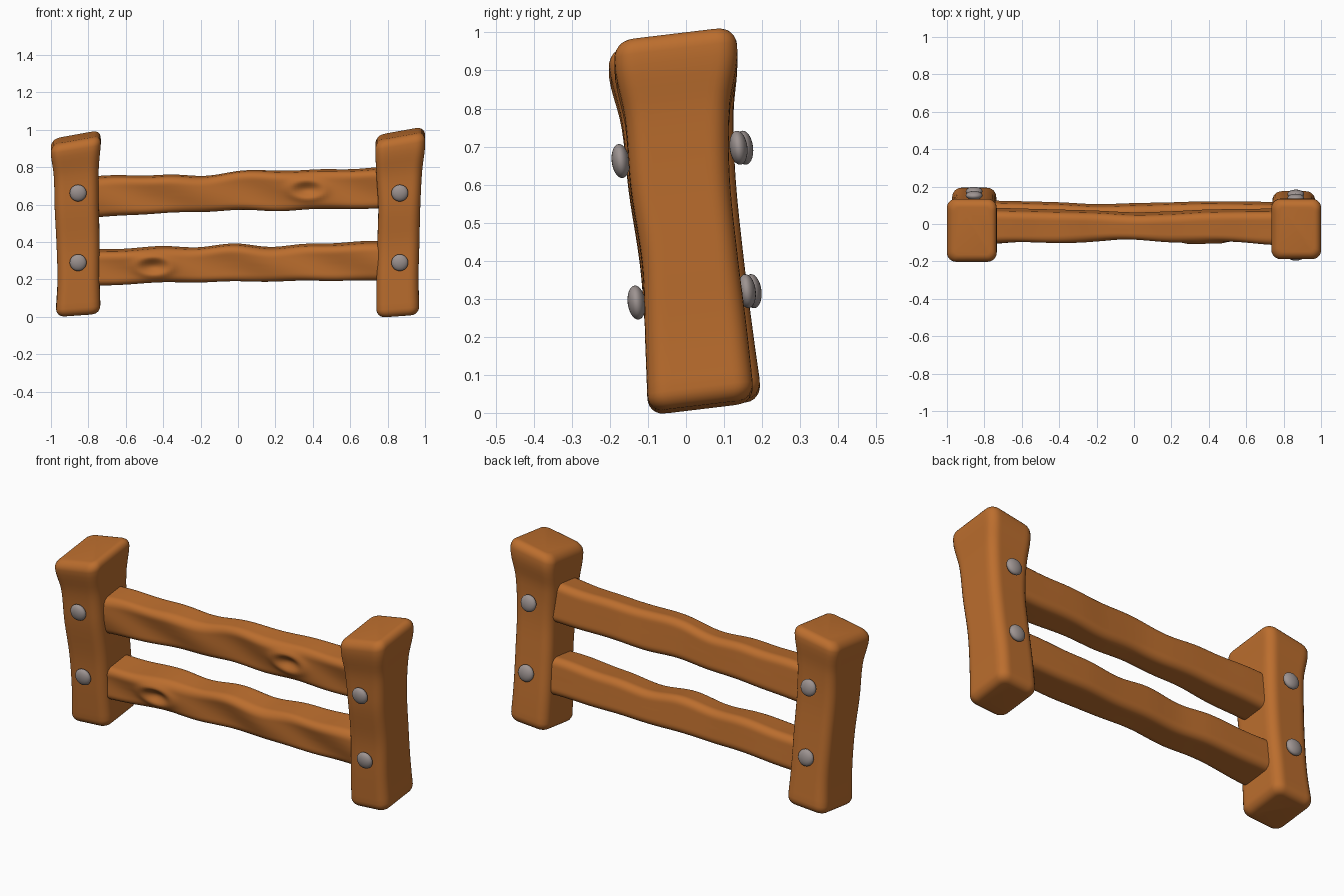
import bpy, bmesh, math
from mathutils import Vector

if "Cube" in bpy.data.objects:
    bpy.data.objects.remove(bpy.data.objects["Cube"])


def material(name, rgb):
    m = bpy.data.materials.new(name)
    m.use_nodes = True
    m.diffuse_color = (*rgb, 1)
    m.node_tree.nodes["Principled BSDF"].inputs["Base Color"].default_value = (*rgb, 1)
    return m


wood = material("warm wood", (0.50, 0.155, 0.027))
metal = material("grey metal", (0.34, 0.295, 0.285))
LEAN = 0.12


def finish(name, bm, mat):
    mesh = bpy.data.meshes.new(name)
    bmesh.ops.recalc_face_normals(bm, faces=bm.faces)
    for f in bm.faces:
        f.smooth = True
    bm.to_mesh(mesh)
    bm.free()
    mesh.materials.append(mat)
    ob = bpy.data.objects.new(name, mesh)
    bpy.context.collection.objects.link(ob)
    return ob


def sample(stations, t):
    """Smooth cubic interpolation of the station rows (first entry is t)."""
    n = len(stations)
    i = max(k for k in range(n - 1) if stations[k][0] <= t or k == 0)
    a, b = stations[i], stations[i + 1]
    p, q = stations[max(i - 1, 0)], stations[min(i + 2, n - 1)]
    h = b[0] - a[0]
    s = (t - a[0]) / h
    out = []
    for k in range(1, len(a)):
        ma = (b[k] - p[k]) / (b[0] - p[0]) * h
        mb = (q[k] - a[k]) / (q[0] - a[0]) * h
        out.append((2*s**3 - 3*s**2 + 1) * a[k] + (s**3 - 2*s**2 + s) * ma
                   + (3*s**2 - 2*s**3) * b[k] + (s**3 - s**2) * mb)
    return out


def rounded_rect(hu, hv, r, arc=6, edge=12):
    """Closed outline of a rounded rectangle, with evenly split sides."""
    pts = []
    for k, (su, sv) in enumerate(((1, 1), (-1, 1), (-1, -1), (1, -1))):
        for j in range(arc + 1):
            a = (k + j / arc) * math.pi / 2
            pts.append(Vector((su * (hu - r) + r * math.cos(a),
                               sv * (hv - r) + r * math.sin(a))))
    out = []
    for i, p in enumerate(pts):
        out.append(p)
        if i % (arc + 1) == arc:
            q = pts[(i + 1) % len(pts)]
            out += [p.lerp(q, j / edge) for j in range(1, edge)]
    return out


def loft(name, stations, radius, rings, warp):
    """Timber with a rounded section and rounded ends; warp places each point."""
    t0, t1 = stations[0][0], stations[-1][0]
    steps = 6
    ends = [(radius * (1 - math.cos(a)), radius * (1 - math.sin(a)))
            for a in (j / steps * math.pi / 2 for j in range(steps))]
    levels = [(t0 + d, g) for d, g in ends]
    span = t1 - t0 - 2 * radius
    levels += [(t0 + radius + span * j / rings, 0) for j in range(rings + 1)]
    levels += [(t1 - d, g) for d, g in reversed(ends)]
    # The end roll starts flat on the cap and finishes along the sides
    bm = bmesh.new()
    loops = []
    for t, inset in levels:
        u0, u1, v0, v1 = sample(stations, t)
        cu, cv = (u0 + u1) / 2, (v0 + v1) / 2
        hu, hv = (u1 - u0) / 2 - inset * 0.9, (v1 - v0) / 2 - inset * 0.9
        r = radius * 1.1 - inset * 0.6
        loops.append([bm.verts.new(warp(t, cu, cv, p.x, p.y))
                      for p in rounded_rect(hu, hv, r)])
    n = len(loops[0])
    for a, b in zip(loops, loops[1:]):
        for i in range(n):
            bm.faces.new((a[i], a[(i + 1) % n], b[(i + 1) % n], b[i]))
    bm.faces.new(loops[0][::-1])
    bm.faces.new(loops[-1])
    return finish(name, bm, wood)


def post(name, stations):
    z0, z1 = stations[0][0], stations[-1][0]

    def warp(z, cx, cy, dx, dy):
        side = 0.07 + 0.11 * ((z - z0) / (z1 - z0)) ** 3
        return (cx + dx, cy + dy, z + LEAN * dy + side * dx)

    return loft(name, stations, 0.045, 30, warp)


# Posts: height, x range, y range
post("right_post", [
    (0.02, -0.975, -0.735, -0.09, 0.20),
    (0.20, -0.965, -0.74, -0.105, 0.175),
    (0.40, -0.97, -0.74, -0.12, 0.15),
    (0.60, -0.98, -0.745, -0.15, 0.13),
    (0.78, -0.985, -0.745, -0.17, 0.125),
    (0.90, -1.0, -0.735, -0.20, 0.135),
    (0.96, -1.0, -0.73, -0.205, 0.13)])
post("left_post", [
    (0.015, 0.74, 0.97, -0.10, 0.18),
    (0.20, 0.74, 0.965, -0.107, 0.16),
    (0.40, 0.745, 0.97, -0.115, 0.135),
    (0.60, 0.75, 0.975, -0.145, 0.115),
    (0.78, 0.74, 0.985, -0.16, 0.115),
    (0.90, 0.735, 1.0, -0.185, 0.135),
    (0.98, 0.735, 1.0, -0.19, 0.13)])


def rail(name, stations, knot_x, knot_z, phase):
    def warp(x, cy, cz, dy, dz):
        y, z = cy + dy - LEAN * dz, cz + dz + LEAN * dy
        front = max(0, min(1, -dy / 0.08))
        # Carved ripples along the front
        y += front * 0.006 * math.sin(11 * x + 25 * dz + phase)
        z += 0.003 * math.sin(17 * x + phase) * (1 if dz > 0 else 0.5)
        # Knot: a hollow with a raised rim
        d = math.hypot((x - knot_x) / 0.075, (z - knot_z) / 0.04)
        y += front * (0.022 * math.exp(-d * d * 2) - 0.010 * math.exp(-(d - 1.2) ** 2 * 5))
        return (x, y, z)

    return loft(name, stations, 0.035, 90, warp)


# Rails: x, y range, z range
rail("upper_rail", [
    (-0.80, -0.10, 0.08, 0.535, 0.745),
    (-0.40, -0.09, 0.07, 0.56, 0.755),
    (-0.20, -0.085, 0.065, 0.565, 0.75),
    (0.0, -0.08, 0.055, 0.575, 0.775),
    (0.20, -0.085, 0.06, 0.57, 0.78),
    (0.40, -0.09, 0.07, 0.58, 0.78),
    (0.80, -0.10, 0.075, 0.585, 0.795)], 0.37, 0.68, 0.5)
rail("lower_rail", [
    (-0.80, -0.08, 0.12, 0.17, 0.35),
    (-0.40, -0.07, 0.11, 0.19, 0.37),
    (-0.20, -0.065, 0.10, 0.19, 0.37),
    (0.0, -0.06, 0.105, 0.195, 0.385),
    (0.20, -0.065, 0.11, 0.195, 0.37),
    (0.40, -0.07, 0.115, 0.20, 0.385),
    (0.80, -0.08, 0.11, 0.20, 0.40)], -0.45, 0.27, 2.5)


# Bolts: flattened domes on both faces of each post
def bolt(name, x, y, z):
    bm = bmesh.new()
    bmesh.ops.create_uvsphere(bm, u_segments=24, v_segments=14, radius=0.045)
    ob = finish(name, bm, metal)
    ob.scale = (1, 0.52, 1)
    ob.location = (x, y, z)
    ob.rotation_euler.x = LEAN


for side, x, back in (("right", -0.855, 0.015), ("left", 0.865, 0)):
    bolt(side + "_front_upper_bolt", x, -0.172, 0.662)
    bolt(side + "_front_lower_bolt", x, -0.13, 0.29)
    bolt(side + "_back_upper_bolt", x, 0.138 + back, 0.697)
    bolt(side + "_back_lower_bolt", x, 0.16 + back, 0.32)
